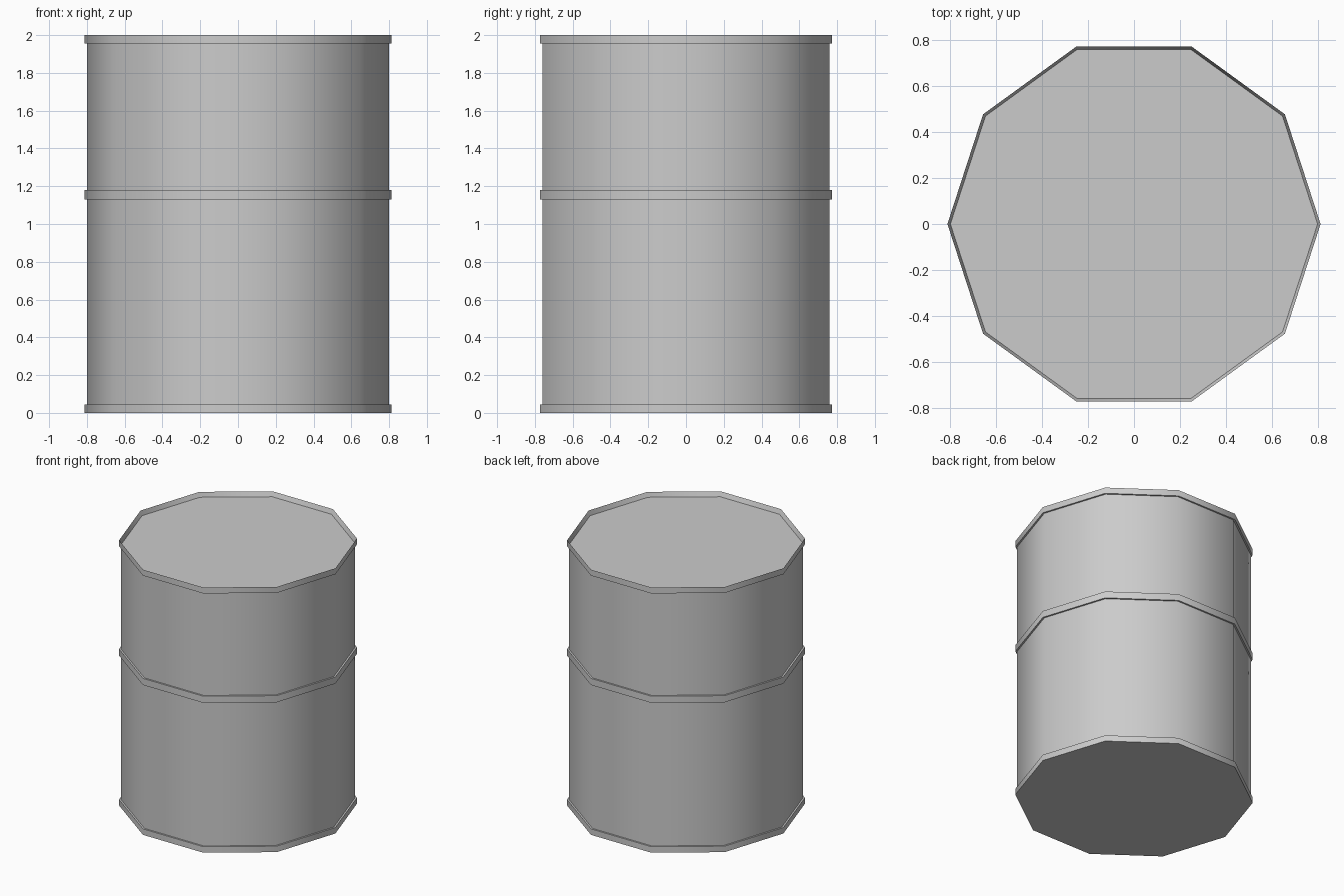
import bpy, bmesh
from math import cos, sin, pi, radians

if "Cube" in bpy.data.objects:
    bpy.data.objects.remove(bpy.data.objects["Cube"])

SIDES = 10
BODY, HOOP = 0.80, 0.813

# Outline of the barrel from bottom to top: (radius, height)
profile = [
    (HOOP, 0.0), (HOOP, 0.045), (BODY, 0.045),                   # bottom hoop
    (BODY, 1.13), (HOOP, 1.13), (HOOP, 1.18), (BODY, 1.18),      # middle hoop
    (BODY, 1.955), (HOOP, 1.955), (HOOP, 2.0),                   # top hoop
    (BODY, 1.965),                                               # recessed lid edge
]

bm = bmesh.new()
rings = [[bm.verts.new((r * cos(2 * pi * i / SIDES), r * sin(2 * pi * i / SIDES), z))
          for i in range(SIDES)] for r, z in profile]

# Walls between neighbouring rings
for low, high in zip(rings, rings[1:]):
    for i in range(SIDES):
        j = (i + 1) % SIDES
        bm.faces.new((low[i], low[j], high[j], high[i]))

# Base and lid
bm.faces.new(rings[0][::-1])
bm.faces.new(rings[-1])

mesh = bpy.data.meshes.new("barrel")
bm.to_mesh(mesh)
bm.free()
barrel = bpy.data.objects.new("barrel", mesh)
bpy.context.collection.objects.link(barrel)

# Smooth round the sides, sharp at the hoops and caps
bpy.context.view_layer.objects.active = barrel
barrel.select_set(True)
bpy.ops.object.shade_smooth_by_angle(angle=radians(40))
